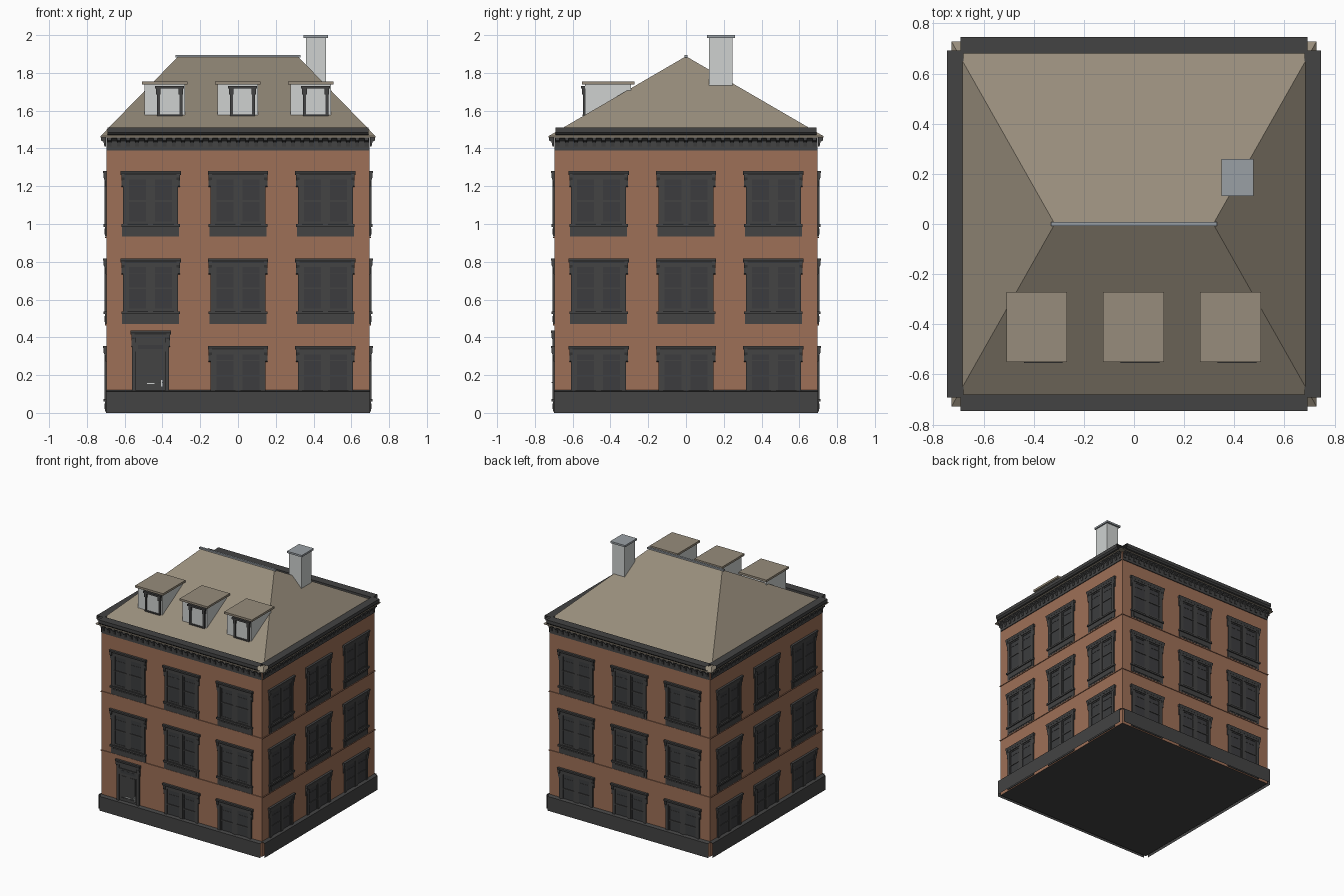
import bpy, bmesh, math
from mathutils import Matrix

cube = bpy.data.objects.get("Cube")
if cube:
    bpy.data.objects.remove(cube, do_unlink=True)


def material(name, r, g, b):
    m = bpy.data.materials.new(name)
    m.use_nodes = True
    m.diffuse_color = (r, g, b, 1)
    bsdf = next(n for n in m.node_tree.nodes if n.type == 'BSDF_PRINCIPLED')
    bsdf.inputs["Base Color"].default_value = (r, g, b, 1)
    bsdf.inputs["Roughness"].default_value = 0.8
    return m


BRICK = material("brick", 0.34, 0.16, 0.095)
DARK = material("dark trim", 0.056, 0.056, 0.056)
GLASS = material("dark glass", 0.045, 0.046, 0.049)
ROOF = material("roof tan", 0.31, 0.265, 0.2)
PALE = material("pale grey", 0.62, 0.64, 0.63)
SLATE = material("blue grey cap", 0.32, 0.35, 0.375)

WALL = 0.697      # half width of the walls
STOREY = 0.4625   # storey height
COLUMNS = (-0.463, 0, 0.463)


def add_box(bm, x0, x1, y0, y1, z0, z1, mat=0):
    v = [bm.verts.new((x, y, z)) for z in (z0, z1)
         for x, y in ((x0, y0), (x1, y0), (x1, y1), (x0, y1))]
    quads = [(v[3], v[2], v[1], v[0]), (v[4], v[5], v[6], v[7])]
    quads += [(v[i], v[(i + 1) % 4], v[(i + 1) % 4 + 4], v[i + 4]) for i in range(4)]
    for q in quads:
        bm.faces.new(q).material_index = mat


def add_prism(bm, profile, x0, x1, capped=True):
    """Extrude a (distance out, height) profile along x; front is -y."""
    a, b = ([bm.verts.new((x, -d, z)) for d, z in profile] for x in (x0, x1))
    n = len(profile)
    for i in range(n if capped else n - 1):
        j = (i + 1) % n
        bm.faces.new((a[i], b[i], b[j], a[j]))
    if capped:
        bm.faces.new(a)
        bm.faces.new(b[::-1])


def to_mesh(name, bm, mats, fix=True):
    if fix:
        bmesh.ops.recalc_face_normals(bm, faces=bm.faces)
    me = bpy.data.meshes.new(name)
    bm.to_mesh(me)
    bm.free()
    for m in mats:
        me.materials.append(m)
    return me


def place(name, mesh, matrix=None):
    ob = bpy.data.objects.new(name, mesh)
    bpy.context.collection.objects.link(ob)
    if matrix:
        ob.matrix_world = matrix
    return ob


def box_object(name, mat, *dims):
    bm = bmesh.new()
    add_box(bm, *dims)
    return place(name, to_mesh(name, bm, [mat]))


SIDES = [(n, Matrix.Rotation(k * math.pi / 2, 4, 'Z'))
         for k, n in enumerate(("front", "left", "back", "right"))]

# Walls, with a dark underside
walls = box_object("walls", BRICK, -WALL, WALL, -WALL, WALL, 0, 1.46)
walls.data.materials.append(DARK)
for p in walls.data.polygons:
    if p.normal.z < -0.5:
        p.material_index = 1

# Thin string courses between the storeys
for i in (1, 2):
    e = WALL + 0.006
    box_object(f"string_course_{i}", BRICK, -e, e, -e, e, i * STOREY, i * STOREY + 0.007)

# Plinth, frieze and gutter strips, open at the corners
STRIPS = {
    "plinth": (0.70, [(0.722, 0), (0.722, 0.112), (WALL, 0.12)]),
    "frieze": (0.695, [(WALL, 1.39), (0.703, 1.39), (0.703, 1.44), (0.71, 1.448),
                       (0.725, 1.455), (0.725, 1.459)]),
    "gutter": (0.692, [(0.72, 1.47), (0.735, 1.473), (0.745, 1.485), (0.745, 1.51),
                       (0.68, 1.51), (0.68, 1.49)]),
}
for name, (half, profile) in STRIPS.items():
    bm = bmesh.new()
    add_prism(bm, profile, -half, half, capped=False)
    mesh = to_mesh(name, bm, [DARK], fix=False)
    for side, rot in SIDES:
        place(f"{side}_{name}", mesh, rot)

# Row of small tapered brackets under the eaves
bm = bmesh.new()
COUNT = 29
for i in range(COUNT):
    x = -0.68 + 1.36 * i / (COUNT - 1)
    add_prism(bm, [(0.70, 1.41), (0.707, 1.41), (0.712, 1.435), (0.724, 1.442),
                   (0.724, 1.457), (0.70, 1.457)], x - 0.01, x + 0.01)
mesh = to_mesh("eave_brackets", bm, [DARK])
for side, rot in SIDES:
    place(f"{side}_eave_brackets", mesh, rot)


def add_lintel(bm, half, top):
    """Stepped hood with a scroll bracket at each end."""
    w = WALL
    add_box(bm, -half + 0.008, half - 0.008, -w - 0.01, -w, top - 0.035, top - 0.02)
    add_prism(bm, [(w, top - 0.02), (w + 0.011, top - 0.02), (w + 0.018, top - 0.008),
                   (w + 0.018, top), (w, top)], -half, half)
    for s in (-1, 1):
        x = s * (half - 0.014)
        add_prism(bm, [(w, top - 0.085), (w + 0.006, top - 0.08), (w + 0.008, top - 0.05),
                       (w + 0.015, top - 0.035), (w + 0.015, top - 0.015), (w, top - 0.015)],
                  x - 0.009, x + 0.009)


# Double sash window, drawn for the lowest storey
bm = bmesh.new()
f = -WALL
add_lintel(bm, 0.16, 0.355)
add_box(bm, -0.14, 0.14, f - 0.002, f, 0.07, 0.33, 1)
for s in (-1, 1):
    x = s * 0.134
    add_box(bm, x - 0.011, x + 0.011, f - 0.009, f, 0.07, 0.33)
    for e in (0.018, 0.118):
        add_box(bm, s * e - 0.005, s * e + 0.005, f - 0.005, f, 0.08, 0.32)
    x0, x1 = sorted((s * 0.013, s * 0.123))
    for z, h, d in ((0.083, 0.012, 0.005), (0.197, 0.009, 0.007), (0.277, 0.004, 0.004),
                    (0.315, 0.010, 0.005)):
        add_box(bm, x0, x1, f - d, f, z - h / 2, z + h / 2)
add_box(bm, -0.013, 0.013, f - 0.009, f, 0.07, 0.33)
add_box(bm, -0.155, 0.155, f - 0.014, f, 0.06, 0.074)
add_box(bm, -0.15, 0.15, f - 0.006, f, 0.008, 0.06)
add_box(bm, -0.13, 0.13, f - 0.009, f, 0.02, 0.05)
window = to_mesh("window", bm, [DARK, GLASS])
for side, rot in SIDES:
    for level in range(3):
        for c, x in enumerate(COLUMNS):
            if side == "front" and level == 0 and c == 0:
                continue  # the door stands here
            place(f"{side}_window_{level + 1}_{c + 1}", window,
                  rot @ Matrix.Translation((x, 0, level * STOREY)))

# Front door with frame, transom light and raised panels
bm = bmesh.new()
add_lintel(bm, 0.107, 0.435)
add_box(bm, -0.08, 0.08, f - 0.003, f, 0.1, 0.41)
for s in (-1, 1):
    add_box(bm, s * 0.087 - 0.01, s * 0.087 + 0.01, f - 0.011, f, 0.1, 0.41)
    for z0, z1 in ((0.135, 0.145), (0.18, 0.315)):
        add_box(bm, s * 0.036 - 0.024, s * 0.036 + 0.024, f - 0.006, f, z0, z1)
add_box(bm, -0.077, 0.077, f - 0.008, f, 0.325, 0.372)
add_box(bm, -0.066, 0.066, f - 0.0095, f, 0.338, 0.36, 1)
add_box(bm, -0.02, 0.02, f - 0.008, f, 0.153, 0.158, 2)
add_box(bm, 0.056, 0.062, f - 0.009, f, 0.14, 0.175, 2)
add_box(bm, 0.042, 0.062, f - 0.014, f - 0.008, 0.158, 0.163, 2)
place("front_door", to_mesh("front_door", bm, [DARK, GLASS, PALE]),
      Matrix.Translation((-0.463, 0, 0)))

# Hipped roof with a thin eave edge
bm = bmesh.new()
E, RIDGE = 0.728, 0.316
corners = [(-E, -E), (E, -E), (E, E), (-E, E)]
low = [bm.verts.new((x, y, 1.459)) for x, y in corners]
eave = [bm.verts.new((x, y, 1.465)) for x, y in corners]
l, r = (bm.verts.new((s * RIDGE, 0, 1.888)) for s in (-1, 1))
bm.faces.new(low[::-1])
for i in range(4):
    j = (i + 1) % 4
    bm.faces.new((low[i], low[j], eave[j], eave[i]))
a, b, c, d = eave
for verts in ((a, b, r, l), (b, c, r), (c, d, l, r), (d, a, l)):
    bm.faces.new(verts)
place("roof", to_mesh("roof", bm, [ROOF]))
box_object("ridge_cap", SLATE, -0.332, 0.332, -0.008, 0.008, 1.882, 1.895)

# Chimney
box_object("chimney", PALE, 0.36, 0.466, 0.122, 0.247, 1.6, 1.988)
box_object("chimney_cap", SLATE, 0.348, 0.476, 0.112, 0.26, 1.986, 2.0)

# Dormers, each with a framed window set slightly to one side
bm = bmesh.new()
FR = -0.535
add_box(bm, -0.107, 0.107, FR, -0.29, 1.572, 1.742, 1)
add_box(bm, -0.121, 0.121, -0.55, -0.272, 1.738, 1.754, 2)
o = 0.026
add_box(bm, o - 0.055, o + 0.055, FR - 0.003, FR, 1.58, 1.72, 1)
for s in (-1, 1):
    x = o + s * 0.059
    add_box(bm, x - 0.008, x + 0.008, FR - 0.01, FR, 1.574, 1.72)
    add_box(bm, x - 0.012, x + 0.012, FR - 0.015, FR, 1.685, 1.72)
add_box(bm, o - 0.077, o + 0.077, FR - 0.02, FR, 1.717, 1.731)
add_box(bm, o - 0.067, o + 0.067, FR - 0.012, FR, 1.572, 1.581)
dormer = to_mesh("dormer", bm, [DARK, PALE, ROOF])
for i, x in enumerate((-0.388, -0.002, 0.385)):
    place(f"dormer_{i + 1}", dormer, Matrix.Translation((x, 0, 0)))
